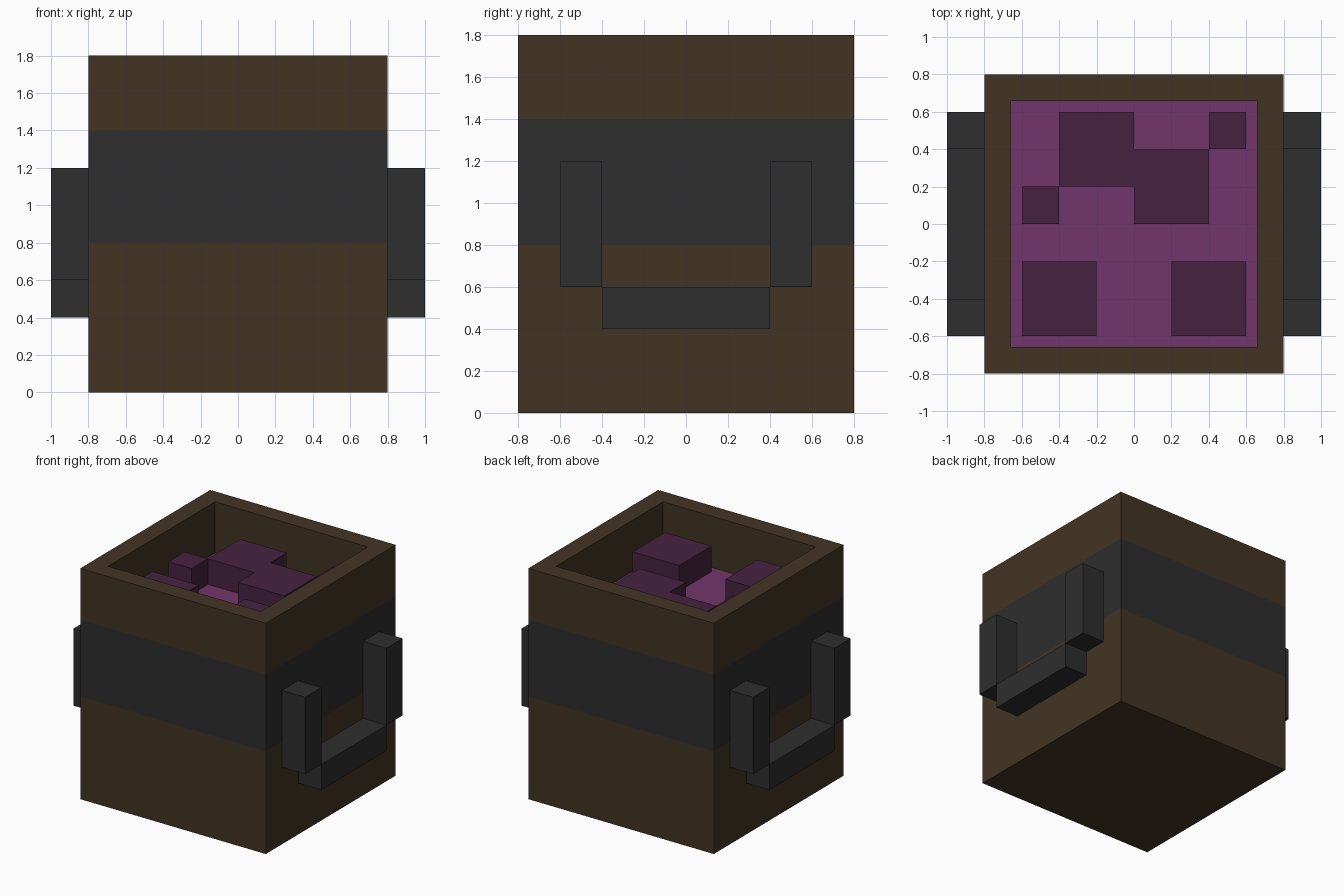
import bpy, bmesh

if "Cube" in bpy.data.objects:
    bpy.data.objects.remove(bpy.data.objects["Cube"])


def material(name, srgb):
    m = bpy.data.materials.new(name)
    lin = [((c / 255 + 0.055) / 1.055) ** 2.4 for c in srgb]
    m.diffuse_color = (*lin, 1.0)
    m.use_nodes = True
    m.node_tree.nodes["Principled BSDF"].inputs["Base Color"].default_value = m.diffuse_color
    return m


wood = material("brown_wood", (66, 52, 35))
iron = material("dark_iron", (46, 46, 46))
brew = material("light_purple", (114, 53, 108))
lump = material("dark_purple", (70, 34, 64))


def finish(bm, name, *mats):
    bmesh.ops.recalc_face_normals(bm, faces=bm.faces)
    mesh = bpy.data.meshes.new(name)
    bm.to_mesh(mesh)
    bm.free()
    for m in mats:
        mesh.materials.append(m)
    obj = bpy.data.objects.new(name, mesh)
    bpy.context.collection.objects.link(obj)
    return obj


def prism(name, outline, z0, z1, mat):
    """Extrude a flat outline upward from z0 to z1."""
    bm = bmesh.new()
    base = bm.faces.new([bm.verts.new((x, y, z0)) for x, y in outline])
    up = bmesh.ops.extrude_face_region(bm, geom=[base], use_keep_orig=True)["geom"]
    for v in up:
        if isinstance(v, bmesh.types.BMVert):
            v.co.z = z1
    return finish(bm, name, mat)


def rect(x0, x1, y0, y1):
    return [(x0, y0), (x1, y0), (x1, y1), (x0, y1)]


# Barrel: box with band cuts, open top sunk to the liquid level
bm = bmesh.new()
bmesh.ops.create_cube(bm, size=1)
for v in bm.verts:
    v.co = (v.co.x * 1.6, v.co.y * 1.6, (v.co.z + 0.5) * 1.8)
for z in (0.8, 1.4):
    bmesh.ops.bisect_plane(bm, geom=bm.verts[:] + bm.edges[:] + bm.faces[:],
                           plane_co=(0, 0, z), plane_no=(0, 0, 1))
top = max(bm.faces, key=lambda f: f.calc_center_median().z)
bmesh.ops.inset_region(bm, faces=[top], thickness=0.2)
sunk = bmesh.ops.extrude_face_region(bm, geom=[top])["geom"]
for g in sunk:
    if isinstance(g, bmesh.types.BMVert):
        g.co.z = 1.4
if top.is_valid:
    bmesh.ops.delete(bm, geom=[top], context='FACES_ONLY')
bm.normal_update()
for f in bm.faces:
    c = f.calc_center_median()
    if 0.8 < c.z < 1.39:
        f.material_index = 1                      # iron band
    elif abs(c.z - 1.4) < 0.01 and abs(f.normal.z) > 0.9:
        f.material_index = 2                      # liquid surface
finish(bm, "barrel", wood, iron, brew)

# Raised lumps floating in the liquid
lumps = {
    "front_left_lump": rect(-0.6, -0.2, -0.6, -0.2),
    "front_right_lump": rect(0.2, 0.6, -0.6, -0.2),
    "small_left_lump": rect(-0.6, -0.4, 0.0, 0.2),
    "small_back_lump": rect(0.4, 0.6, 0.4, 0.6),
    "stepped_lump": [(-0.4, 0.2), (0, 0.2), (0, 0), (0.4, 0),
                     (0.4, 0.4), (0, 0.4), (0, 0.6), (-0.4, 0.6)],
}
for name, outline in lumps.items():
    prism(name, outline, 1.4, 1.6, lump)

# Handles: two posts and a lower bar on each side
for side, x0, x1 in (("left", -1.0, -0.8), ("right", 0.8, 1.0)):
    prism(side + "_handle_front_post", rect(x0, x1, -0.6, -0.4), 0.6, 1.2, iron)
    prism(side + "_handle_back_post", rect(x0, x1, 0.4, 0.6), 0.6, 1.2, iron)
    prism(side + "_handle_bar", rect(x0, x1, -0.4, 0.4), 0.4, 0.6, iron)
